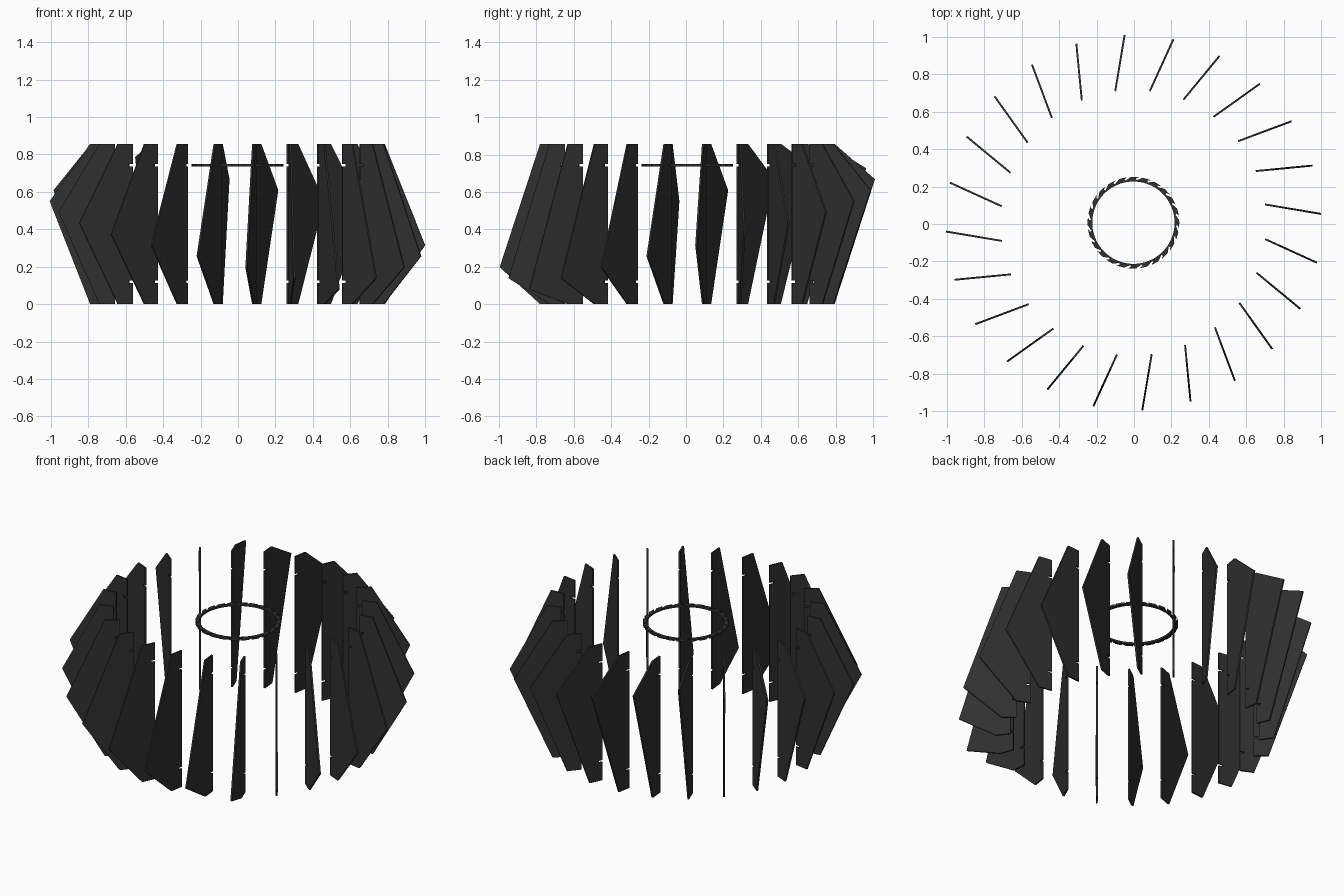
import bpy, bmesh, math
from mathutils import Vector

if "Cube" in bpy.data.objects:
    bpy.data.objects.remove(bpy.data.objects["Cube"])

N = 24
H = 0.857                 # overall height
CX, CY = -0.003, 0.007    # axis of the fin array
D = 0.212                 # every fin line is tangent to this radius
T_IN, T_OUT = 0.677, 0.981
THICK = 0.01
W_END = 0.085             # fin width at top and bottom
NOTCH, NH = 0.025, 0.006  # notch depth and half height
Z_LOW, Z_HIGH = 0.12, 0.743

mat = bpy.data.materials.new("dark_grey")
mat.diffuse_color = (0.03, 0.03, 0.03, 1)
mat.use_nodes = True
mat.node_tree.nodes["Principled BSDF"].inputs["Base Color"].default_value = mat.diffuse_color


def line_point(phi, t, d):
    """Point at distance t along a fin line that is offset d from the axis."""
    return (CX + t * math.cos(phi) - d * math.sin(phi),
            CY + t * math.sin(phi) + d * math.cos(phi))


def make_fin(index, phi, peak):
    # Outline: pointed outer edge, straight inner edge with two notches
    outline = [(T_IN, 0), (T_IN + W_END, 0), (T_OUT, peak), (T_IN + W_END, H), (T_IN, H)]
    for z in (Z_HIGH, Z_LOW):
        outline += [(T_IN, z + NH), (T_IN + NOTCH, z + NH),
                    (T_IN + NOTCH, z - NH), (T_IN, z - NH)]
    bm = bmesh.new()
    verts = [bm.verts.new((*line_point(phi, t, D - THICK / 2), z)) for t, z in outline]
    face = bm.faces.new(verts)
    ext = bmesh.ops.extrude_face_region(bm, geom=[face])
    shift = Vector((-math.sin(phi), math.cos(phi), 0)) * THICK
    bmesh.ops.translate(bm, vec=shift,
                        verts=[g for g in ext["geom"] if isinstance(g, bmesh.types.BMVert)])
    bmesh.ops.recalc_face_normals(bm, faces=bm.faces)
    me = bpy.data.meshes.new(f"fin_{index:02d}")
    bm.to_mesh(me)
    bm.free()
    me.materials.append(mat)
    bpy.context.collection.objects.link(bpy.data.objects.new(me.name, me))


# Fins: the outer point climbs from low to high and back around the shade
for j in range(N):
    i = (j - 4 + 11) % N - 11
    make_fin(j, math.radians(-9.5 - 15 * j), 0.08 + 0.0588 * abs(i))

# Slotted ring: slots lie on the inward extension of each fin line
R_OUT, R_IN, T_SLOT = 0.245, 0.220, 0.095
outer = []
for j in range(N):
    phi = math.radians(-9.5 + 15 * j)
    d0, d1 = D - 0.005, D + 0.005
    outer += [line_point(phi, math.sqrt(R_OUT**2 - d0**2), d0),
              line_point(phi, T_SLOT, d0), line_point(phi, T_SLOT, d1),
              line_point(phi, math.sqrt(R_OUT**2 - d1**2), d1)]
    for a in (65.7, 69.2):
        b = phi + math.radians(a)
        outer.append((CX + R_OUT * math.cos(b), CY + R_OUT * math.sin(b)))
inner = [(CX + R_IN * math.cos(a), CY + R_IN * math.sin(a))
         for a in (math.tau * k / 96 for k in range(96))]

cu = bpy.data.curves.new("slotted_ring", "CURVE")
cu.dimensions = "2D"
cu.fill_mode = "BOTH"
cu.extrude = 0.006
for pts in (outer, inner):
    sp = cu.splines.new("POLY")
    sp.points.add(len(pts) - 1)
    for p, (x, y) in zip(sp.points, pts):
        p.co = (x, y, 0, 1)
    sp.use_cyclic_u = True
cu.materials.append(mat)
ring = bpy.data.objects.new("slotted_ring", cu)
ring.location.z = Z_HIGH
bpy.context.collection.objects.link(ring)
bpy.context.view_layer.objects.active = ring
ring.select_set(True)
bpy.ops.object.convert(target="MESH")
